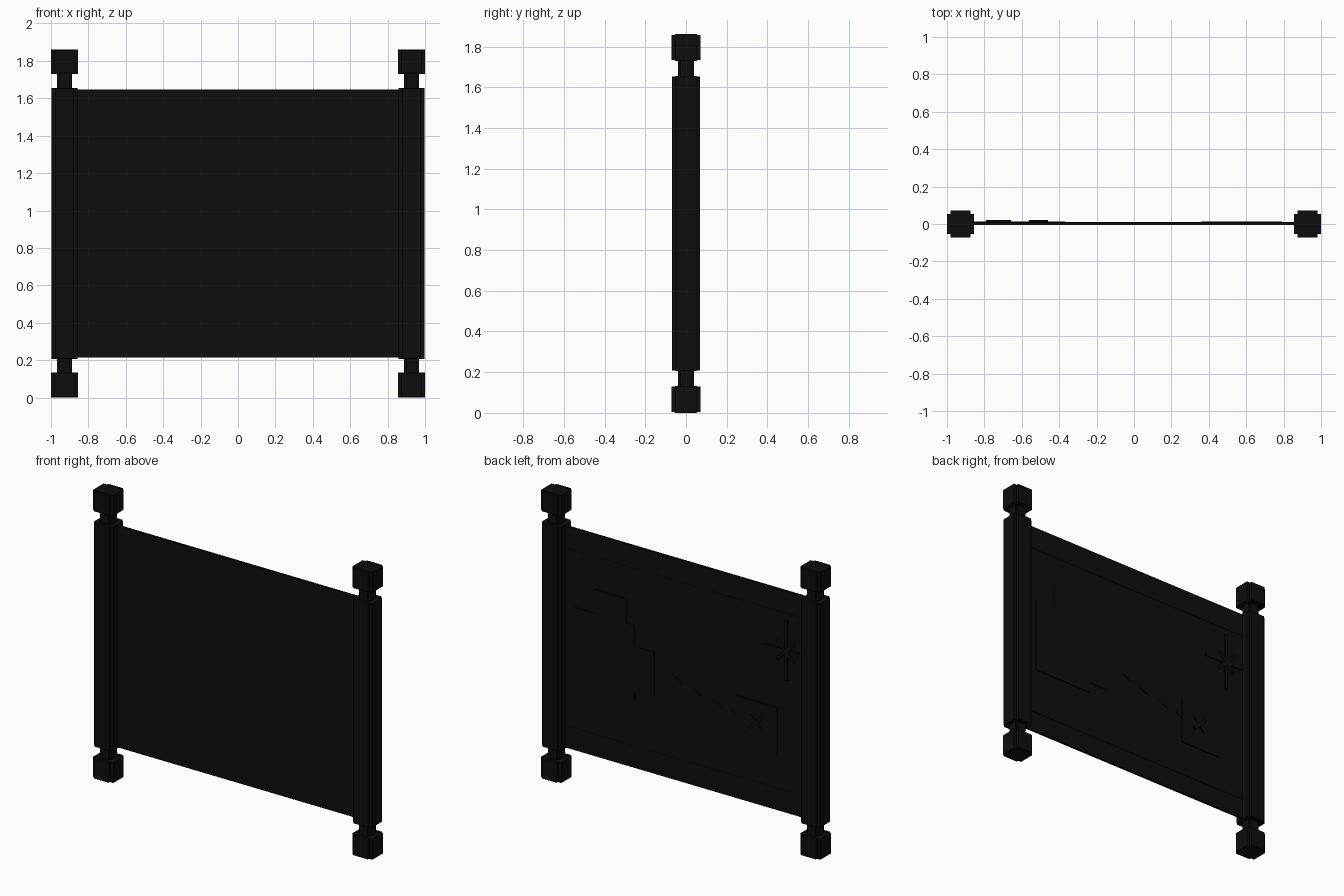
import bpy, bmesh, math
from mathutils import Matrix, Vector

cube = bpy.data.objects.get("Cube")
if cube:
    bpy.data.objects.remove(cube, do_unlink=True)

# Single near-black material
COL = (0.004, 0.004, 0.004, 1.0)
black = bpy.data.materials.new("near_black")
black.diffuse_color = COL
black.use_nodes = True
bsdf = next(n for n in black.node_tree.nodes if n.type == 'BSDF_PRINCIPLED')
bsdf.inputs["Base Color"].default_value = COL


def make(name, boxes):
    """One object from boxes (x0, x1, y0, y1, z0, z1, tilt about y in degrees)."""
    bm = bmesh.new()
    for x0, x1, y0, y1, z0, z1, tilt in boxes:
        centre = Vector(((x0 + x1) / 2, (y0 + y1) / 2, (z0 + z1) / 2))
        m = (Matrix.Translation(centre) @ Matrix.Rotation(math.radians(tilt), 4, 'Y')
             @ Matrix.Diagonal((x1 - x0, y1 - y0, z1 - z0, 1)))
        bmesh.ops.create_cube(bm, size=1, matrix=m)
    me = bpy.data.meshes.new(name)
    bm.to_mesh(me)
    bm.free()
    me.materials.append(black)
    ob = bpy.data.objects.new(name, me)
    bpy.context.collection.objects.link(ob)
    return ob


def blocky_round(name, x, wide, narrow, z0, z1, trim=0.004):
    """Stepped round column: two crossed boxes, one slightly shorter."""
    make(name, [(x - wide, x + wide, -narrow, narrow, z0, z1, 0),
                (x - narrow, x + narrow, -wide, wide, z0 + trim, z1 - trim, 0)])


# Rollers with end knobs on both sides
for side, x in (("left", 0.928), ("right", -0.928)):
    blocky_round(side + "_rod", x, 0.040, 0.029, 0.10, 1.76)
    blocky_round(side + "_paper_roll", x, 0.069, 0.051, 0.207, 1.655, 0.002)
    blocky_round(side + "_bottom_knob", x, 0.072, 0.053, 0.0, 0.133)
    blocky_round(side + "_top_knob", x, 0.072, 0.053, 1.73, 1.861)

# Flat sheet between the rollers
FACE = 0.008
make("sheet", [(-0.90, 0.90, -0.006, FACE, 0.213, 1.648, 0)])


def plate(x0, x1, z0, z1, height, tilt=0):
    return (x0, x1, FACE - 0.003, FACE + height, z0, z1, tilt)


def bar(x, z, length, width, height, tilt):
    return plate(x - length / 2, x + length / 2, z - width / 2, z + width / 2, height, tilt)


# Raised map details on the back face
make("border_lines", [plate(-0.87, 0.87, z - 0.006, z + 0.006, 0.002) for z in (0.35, 1.50)])
make("large_island", [plate(0.36, 0.79, 0.645, 1.14, 0.006),
                      plate(0.42, 0.65, 0.90, 1.295, 0.005),
                      plate(0.22, 0.50, 0.715, 1.00, 0.004)])
make("small_island", [plate(-0.66, -0.37, 0.57, 0.88, 0.006)])
make("route_dashes", [bar(x, z, 0.07, 0.018, 0.004, -25)
                      for x, z in ((0.06, 0.865), (-0.08, 0.82), (-0.23, 0.785), (-0.36, 0.755))])
make("cross_mark", [bar(-0.51, 0.74, 0.12, 0.022, 0.013 - 0.001 * i, a)
                    for i, a in enumerate((45, -45))])
make("compass", [plate(-0.735, -0.715, 1.07, 1.46, 0.007),
                 plate(-0.88, -0.56, 1.25, 1.27, 0.006)]
     + [bar(-0.725, 1.26, 0.17, 0.02, 0.013 - 0.001 * i, a)
        for i, a in enumerate((45, -45))])
